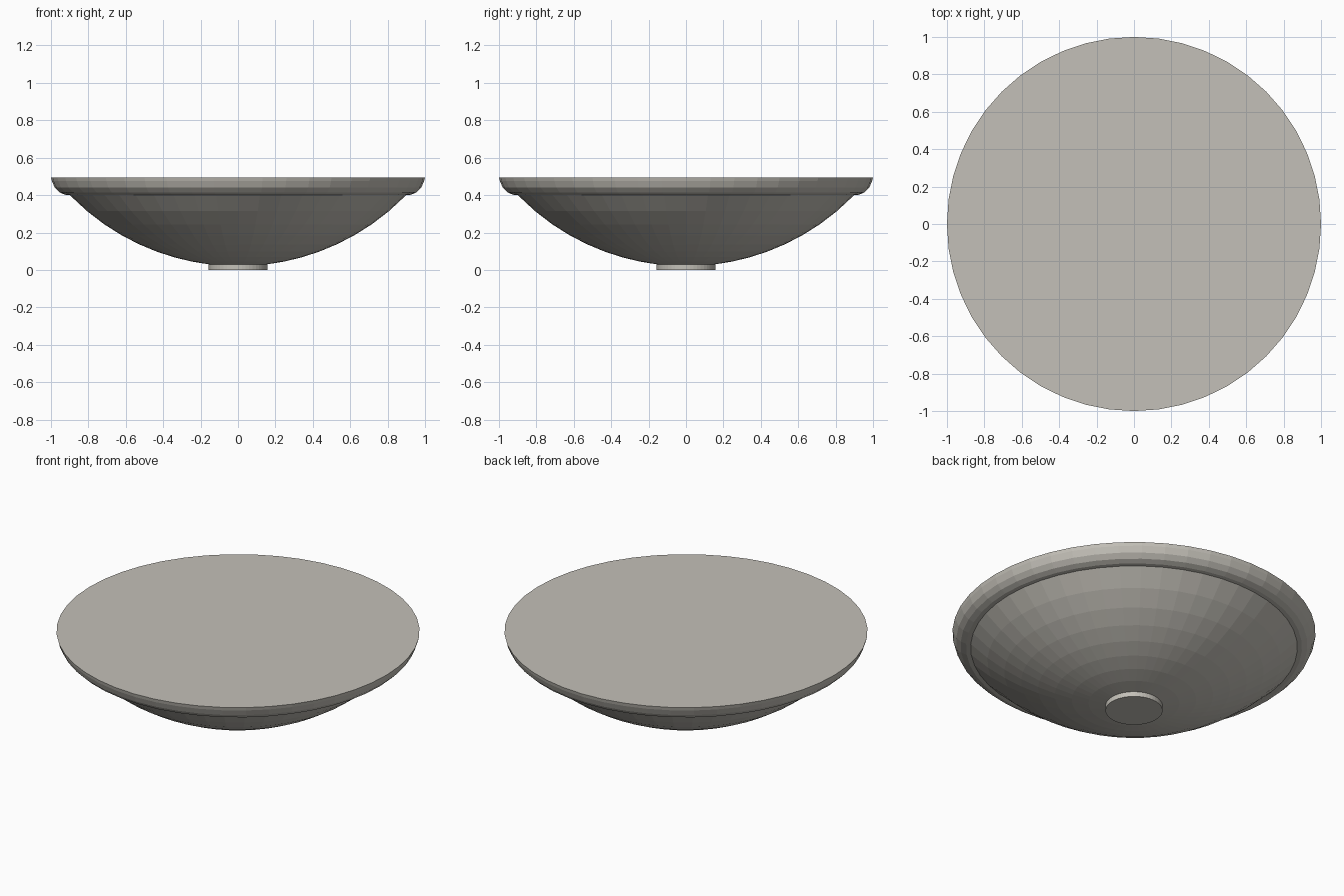
import bpy, bmesh, math

cube = bpy.data.objects.get("Cube")
if cube:
    bpy.data.objects.remove(cube, do_unlink=True)

SIDES = 48

stone = bpy.data.materials.new("warm_grey")
stone.use_nodes = True
colour = (0.55, 0.53, 0.48, 1)
stone.diffuse_color = colour
stone.node_tree.nodes["Principled BSDF"].inputs["Base Color"].default_value = colour


def lathe(name, profile):
    """Spin (radius, height) points around z and cap both ends."""
    bm = bmesh.new()
    rings = []
    for r, z in profile:
        rings.append([bm.verts.new((r * math.cos(math.tau * i / SIDES),
                                    r * math.sin(math.tau * i / SIDES), z))
                      for i in range(SIDES)])
    for low, high in zip(rings, rings[1:]):
        for i in range(SIDES):
            j = (i + 1) % SIDES
            bm.faces.new((low[i], low[j], high[j], high[i]))
    bm.faces.new(rings[0][::-1])
    bm.faces.new(rings[-1])
    mesh = bpy.data.meshes.new(name)
    bm.to_mesh(mesh)
    bm.free()
    mesh.materials.append(stone)
    obj = bpy.data.objects.new(name, mesh)
    bpy.context.collection.objects.link(obj)
    return obj


# Small round foot
lathe("foot", [(0.157, 0), (0.157, 0.035)])

# Shallow bowl: a spherical cap, with a rounded rim and a flat top
R = 1.255
base = 0.03 + math.sqrt(R * R - 0.157 ** 2)
radii = [0.157 + (0.9 - 0.157) * i / 8 for i in range(9)]
bowl = [(r, base - math.sqrt(R * R - r * r)) for r in radii]
rim = [(0.925, 0.402), (0.955, 0.415), (0.98, 0.44), (0.995, 0.475), (1, 0.495)]
lathe("bowl", bowl + rim)
